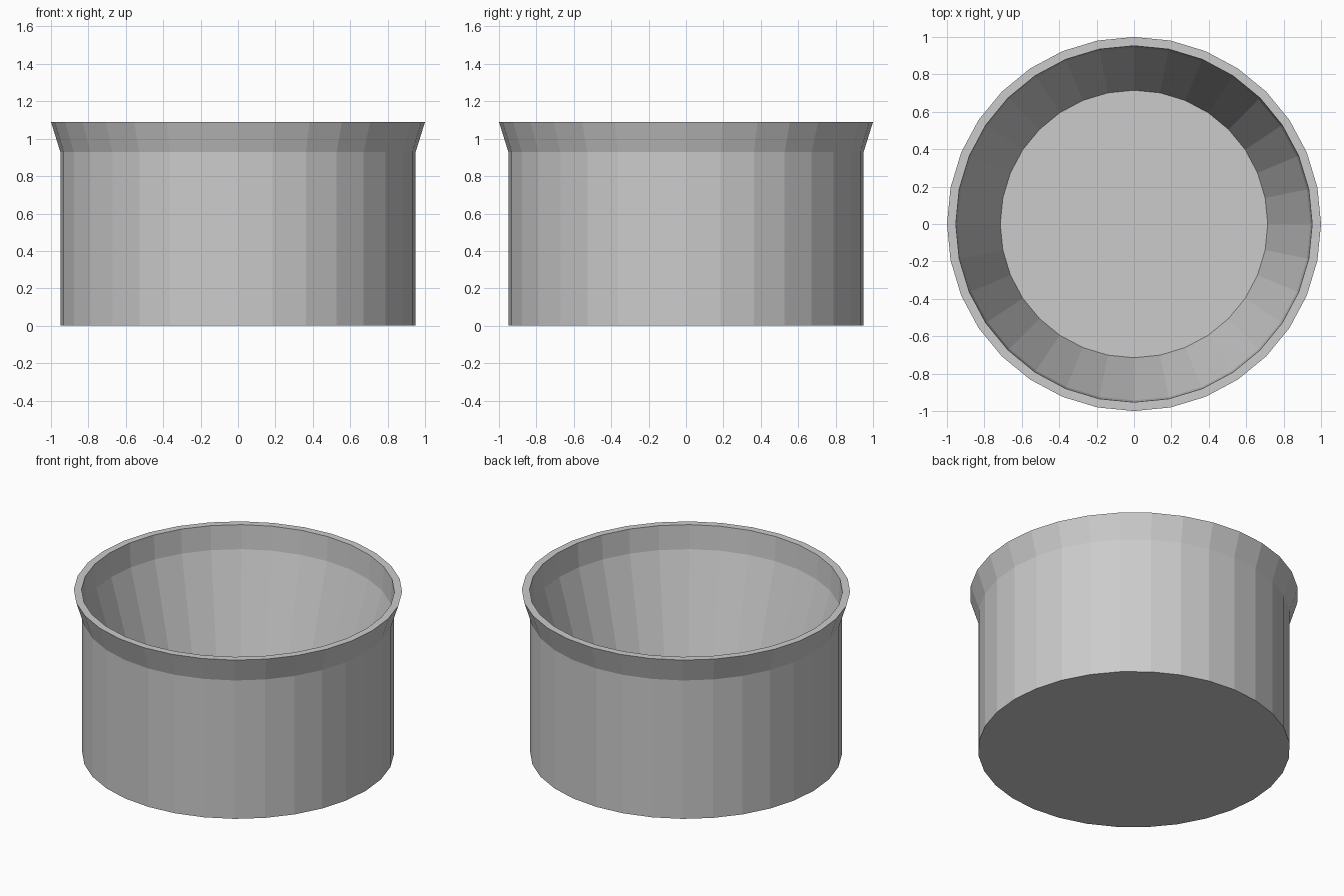
import bpy, bmesh
from math import cos, sin, pi

if "Cube" in bpy.data.objects:
    bpy.data.objects.remove(bpy.data.objects["Cube"])

SIDES = 32


def lathe(name, profile):
    """Revolve (radius, z) points about z and cap both ends flat."""
    bm = bmesh.new()
    rings = [[bm.verts.new((r * cos(2 * pi * i / SIDES), r * sin(2 * pi * i / SIDES), z))
              for i in range(SIDES)] for r, z in profile]
    for low, high in zip(rings, rings[1:]):
        for i in range(SIDES):
            j = (i + 1) % SIDES
            bm.faces.new((low[i], low[j], high[j], high[i]))
    bm.faces.new(rings[0][::-1])
    bm.faces.new(rings[-1])
    bmesh.ops.recalc_face_normals(bm, faces=bm.faces)
    mesh = bpy.data.meshes.new(name)
    bm.to_mesh(mesh)
    bm.free()
    obj = bpy.data.objects.new(name, mesh)
    bpy.context.collection.objects.link(obj)
    return obj


# Pot: straight wall, flared lip, flat rim, upright collar, tapered bowl and floor
lathe("round_pot", [
    (0.95, 0.0), (0.95, 0.93), (1.0, 1.09),
    (0.953, 1.09), (0.943, 0.93), (0.715, 0.14),
])
